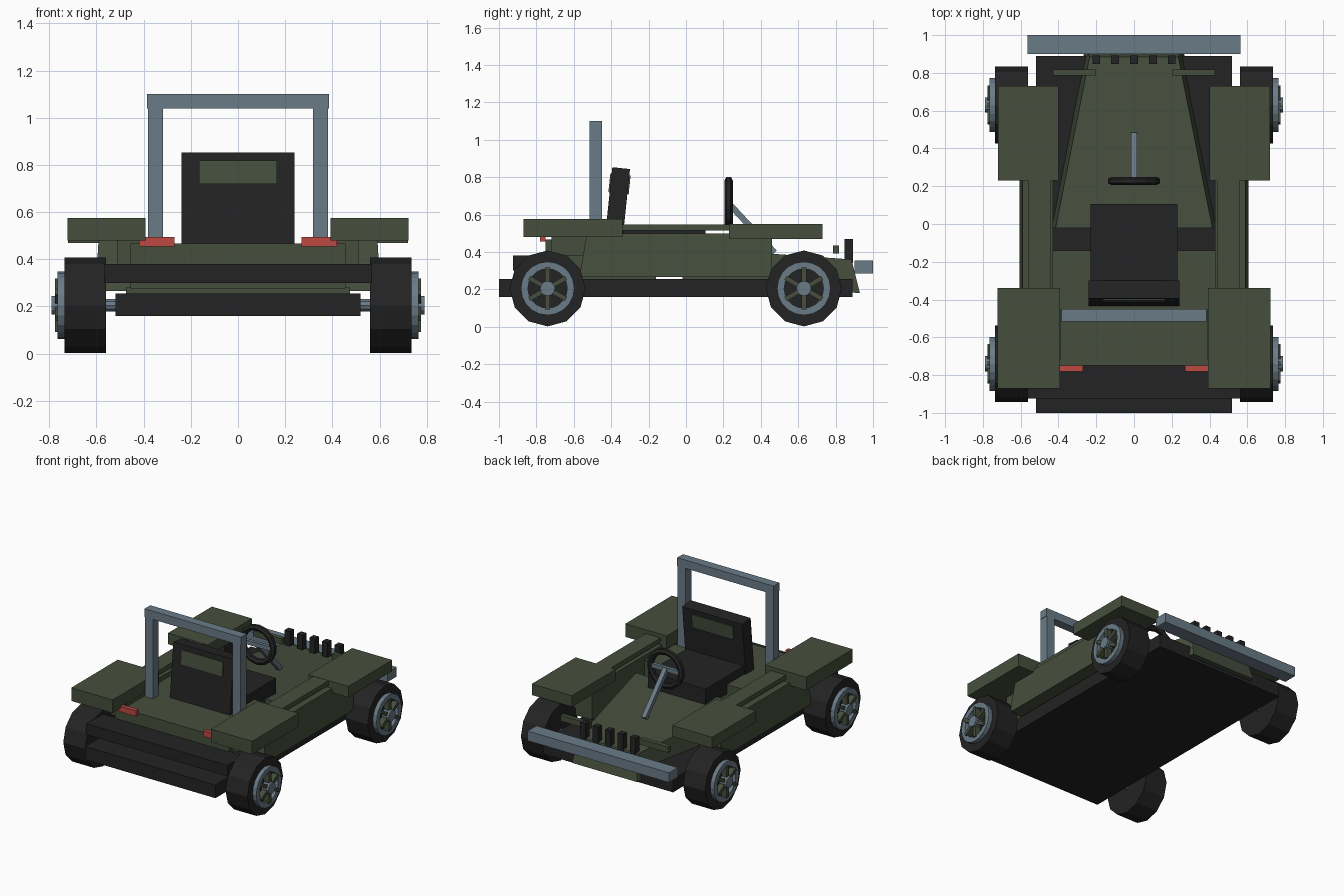
import bpy, bmesh, math
from mathutils import Matrix

if "Cube" in bpy.data.objects:
    bpy.data.objects.remove(bpy.data.objects["Cube"])


def mat(name, col):
    m = bpy.data.materials.new(name)
    m.diffuse_color = (*col, 1)
    m.use_nodes = True
    m.node_tree.nodes["Principled BSDF"].inputs["Base Color"].default_value = m.diffuse_color
    return m


GREEN = mat("olive green", (0.061, 0.078, 0.047))
BLACK = mat("rubber black", (0.017, 0.017, 0.018))
STEEL = mat("blue grey steel", (0.144, 0.198, 0.242))
RED = mat("tail red", (0.52, 0.065, 0.053))


def add(name, bm, m, matrix=None):
    if matrix:
        bm.transform(matrix)
    bmesh.ops.recalc_face_normals(bm, faces=bm.faces)
    me = bpy.data.meshes.new(name)
    bm.to_mesh(me)
    bm.free()
    me.materials.append(m)
    ob = bpy.data.objects.new(name, me)
    bpy.context.collection.objects.link(ob)
    return ob


def box(name, m, x, y, z, matrix=None):
    bm = bmesh.new()
    bmesh.ops.create_cube(bm, size=1)
    for v in bm.verts:
        v.co = [r[0] if c < 0 else r[1] for c, r in zip(v.co, (x, y, z))]
    return add(name, bm, m, matrix)


def pair(name, m, x, y, z):
    # same box on the left and right
    for s, side in ((1, "right"), (-1, "left")):
        box(f"{name}_{side}", m, sorted((s * x[0], s * x[1])), y, z)


def loft(name, m, rings):
    # closed solid through matching cross sections
    bm = bmesh.new()
    rs = [[bm.verts.new(p) for p in r] for r in rings]
    n = len(rs[0])
    for a, b in zip(rs, rs[1:]):
        for i in range(n):
            bm.faces.new((a[i], a[(i + 1) % n], b[(i + 1) % n], b[i]))
    bm.faces.new(rs[0])
    bm.faces.new(rs[-1])
    return add(name, bm, m)


def lathe(name, m, prof, n, matrix):
    # closed (axis, radius) profile turned around x, a corner pointing straight down
    bm = bmesh.new()
    rs = []
    for k in range(n):
        a = 2 * math.pi * k / n
        rs.append([bm.verts.new((x, r * math.sin(a), -r * math.cos(a))) for x, r in prof])
    p = len(prof)
    for k in range(n):
        a, b = rs[k], rs[(k + 1) % n]
        for i in range(p):
            j = (i + 1) % p
            bm.faces.new((a[i], a[j], b[j], b[i]))
    return add(name, bm, m, matrix)


def rod(name, m, x0, x1, r, n, matrix):
    bm = bmesh.new()
    bmesh.ops.create_cone(bm, cap_ends=True, segments=n, radius1=r, radius2=r, depth=x1 - x0)
    return add(name, bm, m, matrix @ Matrix.Translation(((x0 + x1) / 2, 0, 0))
               @ Matrix.Rotation(math.pi / 2, 4, 'Y'))


# chassis and bumpers
box("chassis", BLACK, (-.52, .52), (-1, .89), (.16, .255))
box("rear_bar", BLACK, (-.565, .565), (-.925, -.74), (.30, .38))
box("front_bumper", STEEL, (-.565, .565), (.9, 1), (.285, .355))

# rear deck
box("rear_body", GREEN, (-.455, .455), (-.75, -.14), (.275, .467))
box("rear_sill", GREEN, (-.475, .475), (-.73, -.16), (.25, .28))
pair("fender_support", GREEN, (.39, .51), (-.72, -.45), (.38, .49))

# tapered hood with sloping nose
def section(y0, y1, w0, w1, z0, z1):
    return [(-w0, y0, z0), (w0, y0, z0), (w1, y1, z1), (-w1, y1, z1)]


loft("hood", GREEN, [section(-.02, -.02, .435, .415, .25, .425),
                     section(.93, .885, .26, .235, .18, .36)])

# side pods with raised rails
for s, side in ((1, "right"), (-1, "left")):
    loft(f"side_pod_{side}", GREEN, [
        [(s * .43, -.57, .265), (s * .605, -.57, .265), (s * .59, -.53, .5), (s * .43, -.53, .5)],
        [(s * .43, .46, .265), (s * .605, .46, .265), (s * .59, .46, .5), (s * .43, .46, .5)]])
pair("side_rail", GREEN, (.44, .56), (-.35, .24), (.515, .548))

# fenders
pair("rear_fender", GREEN, (.392, .722), (-.87, -.34), (.48, .575))
pair("front_fender", GREEN, (.40, .72), (.23, .73), (.47, .55))

# lamps and grille slats
pair("tail_lamp", RED, (.27, .42), (-.78, -.75), (.455, .495))
pair("front_lamp_bar", GREEN, (.2, .43), (.785, .817), (.393, .435))
for i in range(5):
    x = -.2 + .1 * i
    box(f"grille_slat_{i + 1}", BLACK, (x - .021, x + .021), (.847, .892), (.34, .47))

# roll bar
pair("roll_bar_post", STEEL, (.318, .382), (-.515, -.45), (.46, 1.05))
box("roll_bar_top", STEEL, (-.385, .385), (-.515, -.45), (1.04, 1.10))

# seat
box("seat_cushion", BLACK, (-.23, .23), (-.35, .105), (.40, .528))
tilt = Matrix.Translation((0, -.385, .46)) @ Matrix.Rotation(math.radians(-6), 4, 'X')
box("seat_back", BLACK, (-.24, .24), (-.05, .045), (0, .39), tilt)
box("seat_back_panel", GREEN, (-.165, .165), (-.057, .052), (.255, .355), tilt)

# steering wheel with crossbar and column
C = Matrix.Translation((0, .228, .66))
ring = [(.022 * math.cos(k * math.pi / 3), .123 + .022 * math.sin(k * math.pi / 3)) for k in range(6)]
lathe("steering_wheel", BLACK, ring, 14, C @ Matrix.Rotation(math.pi / 2, 4, 'Z'))
box("steering_crossbar", STEEL, (-.115, .115), (-.012, .012), (-.015, .015), C)
slope = C @ Matrix.Rotation(math.radians(-47), 4, 'X')
box("steering_column", STEEL, (-.016, .016), (0, .36), (-.016, .016), slope)

# wheels and axles
for y, end in ((-.74, "rear"), (.63, "front")):
    rod(f"{end}_axle", STEEL, -.77, .77, .028, 10, Matrix.Translation((0, y, .205)))
    for s, side in ((1, "right"), (-1, "left")):
        M = Matrix.Translation((0, y, .205)) @ Matrix.Rotation(0 if s > 0 else math.pi, 4, 'Z')
        tag = f"{end}_{side}"
        rod(f"{tag}_tyre", BLACK, .56, .735, .203, 12, M)
        lathe(f"{tag}_rim", STEEL, [(.73, .105), (.73, .143), (.765, .143), (.765, .105)], 20, M)
        for k in range(6):
            box(f"{tag}_spoke_{k + 1}", GREEN, (.735, .775), (-.013, .013), (.02, .113),
                M @ Matrix.Rotation(k * math.pi / 3, 4, 'X'))
        rod(f"{tag}_hub", STEEL, .73, .79, .04, 12, M)
